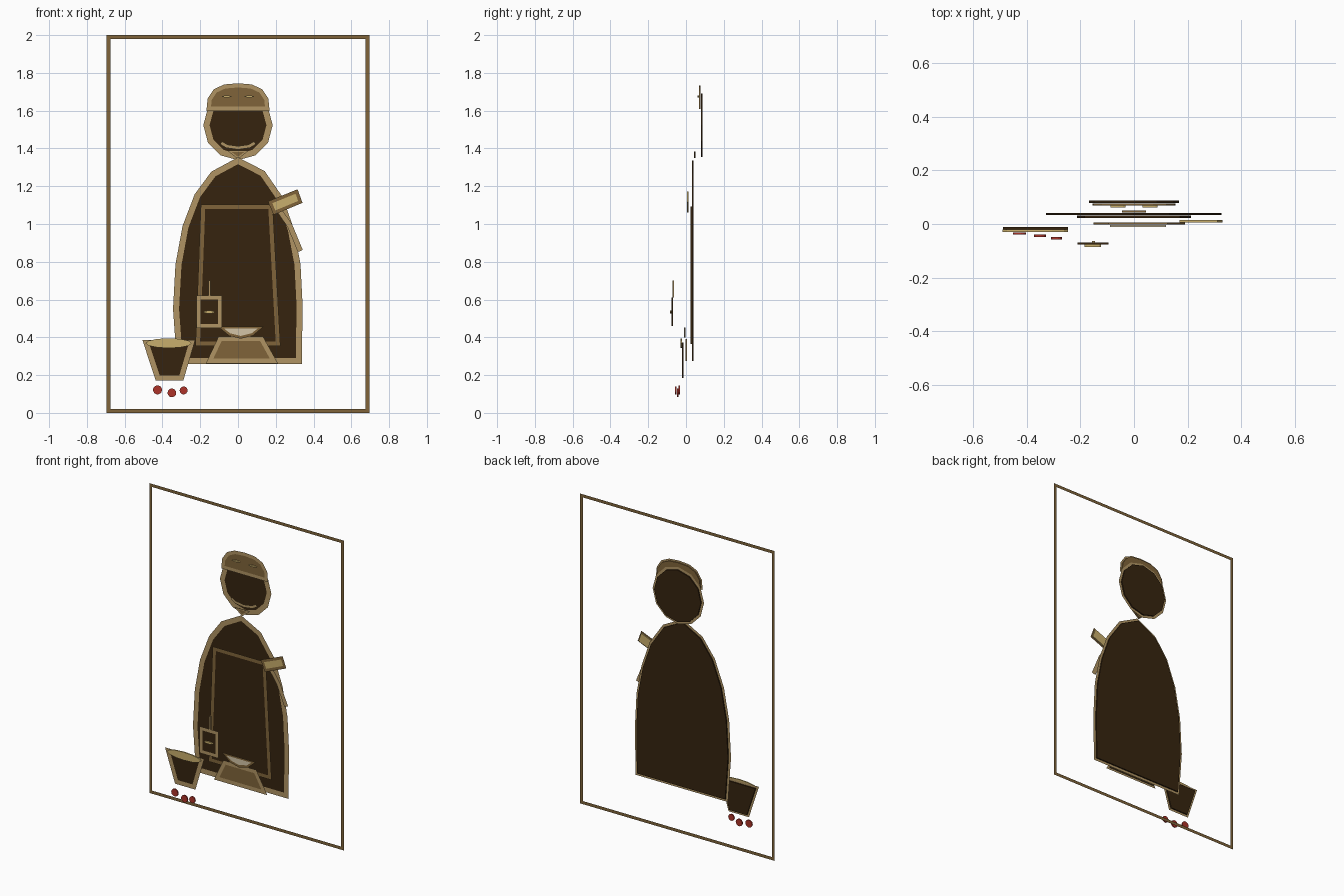
import bpy
import bmesh
from math import cos, sin, pi
from mathutils import Vector

cube = bpy.data.objects.get("Cube")
if cube:
    bpy.data.objects.remove(cube, do_unlink=True)


def material(name, hex_code):
    """Flat colour from an sRGB hex code, stored as linear values."""
    srgb = [int(hex_code[i:i + 2], 16) / 255 for i in (0, 2, 4)]
    color = [((c + 0.055) / 1.055) ** 2.4 for c in srgb] + [1]
    m = bpy.data.materials.new(name)
    m.use_nodes = True
    m.diffuse_color = color
    m.node_tree.nodes["Principled BSDF"].inputs["Base Color"].default_value = color
    return m


DARK = material("dark brown", "36240f")
TAN = material("tan", "b09463")
MID = material("mid brown", "80643a")
GOLD = material("gold", "c9af6d")
CREAM = material("cream", "d3c5a7")
RED = material("berry red", "ad3329")


def finish(name, bm, mat):
    mesh = bpy.data.meshes.new(name)
    bm.to_mesh(mesh)
    bm.free()
    mesh.materials.append(mat)
    ob = bpy.data.objects.new(name, mesh)
    bpy.context.collection.objects.link(ob)
    return ob


def plate(name, pts, y, mat, thick=0.008):
    """Thin filled cut-out centred on depth y."""
    bm = bmesh.new()
    face = bm.faces.new([bm.verts.new((x, y - thick / 2, z)) for x, z in pts])
    ext = bmesh.ops.extrude_face_region(bm, geom=[face])
    moved = [v for v in ext["geom"] if isinstance(v, bmesh.types.BMVert)]
    bmesh.ops.translate(bm, verts=moved, vec=(0, thick, 0))
    bmesh.ops.recalc_face_normals(bm, faces=bm.faces)
    return finish(name, bm, mat)


def stroke(name, pts, width, y, mat, closed=True):
    """Flat mitred ribbon following a path."""
    p = [Vector(q) for q in pts]
    n = len(p)
    bm = bmesh.new()
    pairs = []
    for i in range(n):
        before = p[i] - p[i - 1] if closed or i > 0 else p[1] - p[0]
        after = p[(i + 1) % n] - p[i] if closed or i < n - 1 else before
        a, b = before.normalized(), after.normalized()
        na, nb = Vector((-a.y, a.x)), Vector((-b.y, b.x))
        m = (na + nb).normalized()
        m *= width / 2 / max(m.dot(na), 0.4)
        pairs.append([bm.verts.new((q.x, y, q.y)) for q in (p[i] + m, p[i] - m)])
    for i in range(n if closed else n - 1):
        (a, b), (c, d) = pairs[i], pairs[(i + 1) % n]
        bm.faces.new((a, b, d, c))
    bmesh.ops.recalc_face_normals(bm, faces=bm.faces)
    if sum(f.normal.y for f in bm.faces) > 0:
        bmesh.ops.reverse_faces(bm, faces=bm.faces)
    return finish(name, bm, mat)


def outlined(name, pts, y, fill, line, width):
    plate(name, pts, y, fill)
    stroke(name + "_outline", pts, width, y - 0.0048, line)


def ellipse(x, z, rx, rz, n):
    return [(x + rx * cos(2 * pi * i / n), z + rz * sin(2 * pi * i / n)) for i in range(n)]


def mirrored(half):
    """Complete a right-hand profile with its mirror image."""
    return half + [(-x, z) for x, z in reversed(half) if x > 0]


# Surrounding border
stroke("frame", mirrored([(0.685, 0.01), (0.685, 1.99)]), 0.02, 0.088, MID)

# Robe and apron
robe = [(0, 1.335), (0.13, 1.268), (0.222, 1.135), (0.28, 0.97), (0.315, 0.785),
        (0.326, 0.57), (0.322, 0.275), (-0.308, 0.275), (-0.328, 0.55),
        (-0.315, 0.785), (-0.278, 0.985), (-0.215, 1.15), (-0.13, 1.265)]
outlined("robe", robe, 0.037, DARK, TAN, 0.032)
apron = [(-0.185, 1.092), (0.172, 1.092), (0.212, 0.366), (-0.213, 0.366)]
outlined("apron", apron, 0.027, DARK, MID, 0.024)

# Head, cap, face and collar
outlined("head", ellipse(0, 1.523, 0.167, 0.168, 12), 0.083, DARK, TAN, 0.032)
cap = mirrored([(0.155, 1.61), (0.15, 1.66), (0.12, 1.705), (0.07, 1.728), (0, 1.734)])
outlined("cap", cap, 0.073, MID, TAN, 0.022)
for side, x in (("right", -0.06), ("left", 0.06)):
    plate(side + "_eye", ellipse(x, 1.675, 0.028, 0.005, 8), 0.065, GOLD)
mouth = [(-0.09, 1.43), (-0.06, 1.412), (0, 1.403), (0.06, 1.412), (0.09, 1.43)]
stroke("mouth", mouth, 0.018, 0.06, TAN, False)
outlined("collar", [(-0.045, 1.385), (0.045, 1.385), (0, 1.35)], 0.047, MID, TAN, 0.01)

# Left sleeve edge and the paddle it holds
stroke("sleeve", [(0.2, 1.1), (0.275, 0.99), (0.33, 0.857)], 0.028, 0.02, TAN, False)
paddle = [(0.17, 1.115), (0.31, 1.172), (0.33, 1.117), (0.193, 1.06)]
outlined("paddle", paddle, 0.01, GOLD, MID, 0.018)

# Stand with a bowl
stand = [(-0.15, 0.275), (0.19, 0.275), (0.125, 0.392), (-0.095, 0.392)]
outlined("stand", stand, 0.002, MID, TAN, 0.025)
bowl = [(-0.09, 0.452), (0.12, 0.452), (0.075, 0.415), (0.015, 0.4), (-0.045, 0.415)]
outlined("bowl", bowl, -0.007, CREAM, MID, 0.014)

# Hanging lantern
lantern = [(-0.21, 0.61), (-0.095, 0.61), (-0.095, 0.46), (-0.21, 0.46)]
outlined("lantern", lantern, -0.073, DARK, TAN, 0.022)
plate("lantern_slot", ellipse(-0.153, 0.534, 0.031, 0.008, 8), -0.081, GOLD)
hook = [(-0.156, 0.61), (-0.146, 0.61), (-0.146, 0.7), (-0.156, 0.7)]
plate("lantern_hook", hook, -0.067, TAN)

# Bucket with its contents
bucket = [(-0.487, 0.372), (-0.245, 0.372), (-0.3, 0.185), (-0.425, 0.185)]
outlined("bucket", bucket, -0.016, DARK, TAN, 0.028)
plate("bucket_contents", ellipse(-0.367, 0.369, 0.122, 0.026, 12), -0.025, GOLD)

# Loose berries
for i, (x, z, r) in enumerate([(-0.426, 0.122, 0.024), (-0.35, 0.106, 0.023), (-0.288, 0.119, 0.021)]):
    plate("berry_%d" % (i + 1), ellipse(x, z, r, r, 14), -0.035 - 0.009 * i, RED)
